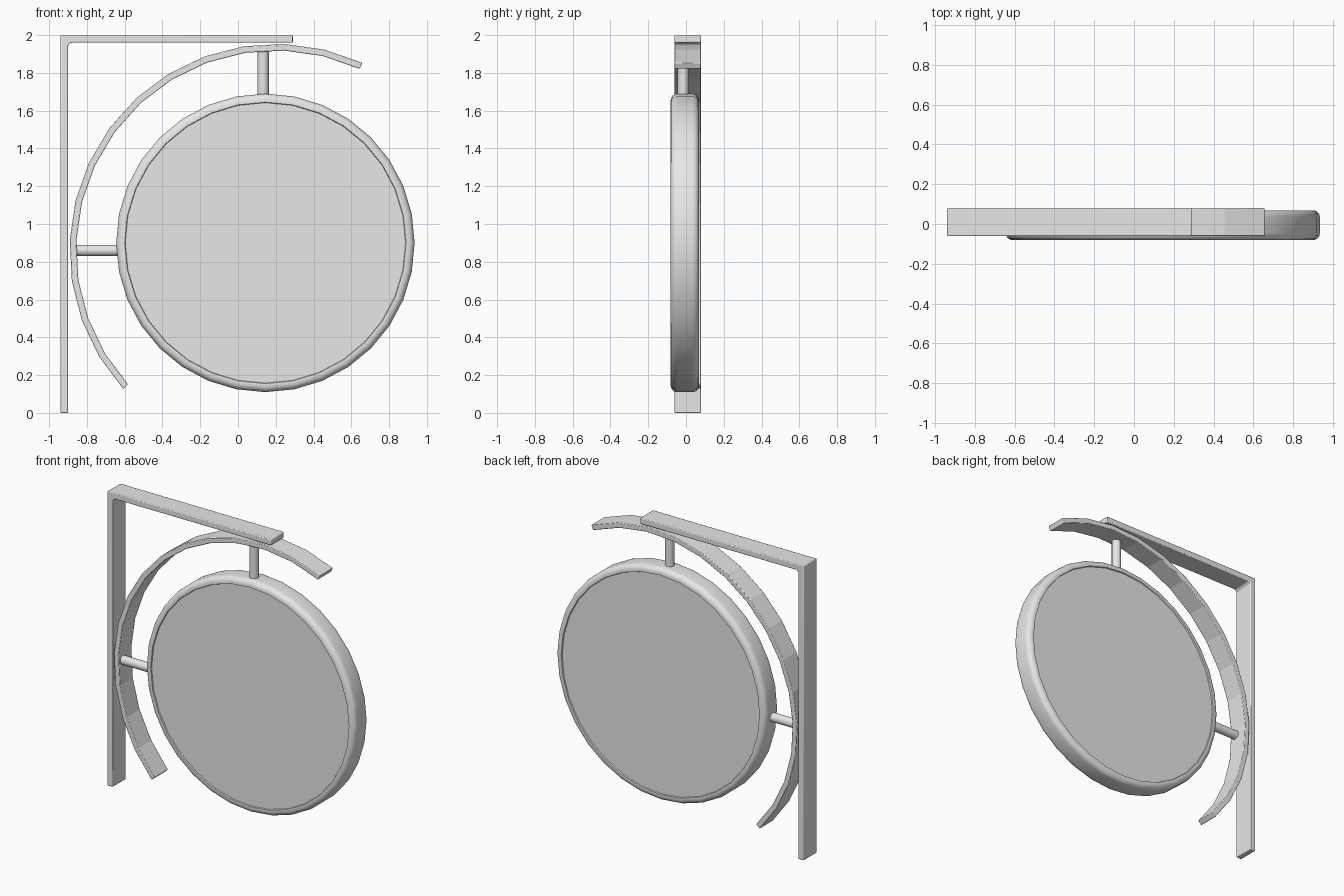
import bpy, bmesh, math
from mathutils import Vector, Matrix

cube = bpy.data.objects.get("Cube")
if cube:
    bpy.data.objects.remove(cube, do_unlink=True)

grey = bpy.data.materials.new("light_grey")
grey.use_nodes = True
COLOUR = (0.8, 0.8, 0.8, 1)
grey.diffuse_color = COLOUR
grey.node_tree.nodes["Principled BSDF"].inputs["Base Color"].default_value = COLOUR

BACK, FRONT = 0.08, -0.061      # depth of the bracket and arc
DISC = Vector((0.145, -0.006, 0.9))


def finish(name, bm, angle=35, bevel=0):
    """Turn a bmesh into a shaded, coloured object."""
    bmesh.ops.recalc_face_normals(bm, faces=bm.faces)
    mesh = bpy.data.meshes.new(name)
    bm.to_mesh(mesh)
    bm.free()
    mesh.materials.append(grey)
    obj = bpy.data.objects.new(name, mesh)
    bpy.context.collection.objects.link(obj)
    if bevel:
        mod = obj.modifiers.new("soft_edges", "BEVEL")
        mod.width = bevel
        mod.segments = 2
        mod.limit_method = "ANGLE"
        mod.angle_limit = math.radians(40)
    bpy.ops.object.select_all(action="DESELECT")
    obj.select_set(True)
    bpy.context.view_layer.objects.active = obj
    bpy.ops.object.shade_smooth_by_angle(angle=math.radians(angle))
    return obj


def extrude_outline(name, outline, bevel, angle=35):
    """Extrude an x-z outline through the bracket depth."""
    bm = bmesh.new()
    face = bm.faces.new([bm.verts.new((x, FRONT, z)) for x, z in outline])
    new = bmesh.ops.extrude_face_region(bm, geom=[face])["geom"]
    verts = [v for v in new if isinstance(v, bmesh.types.BMVert)]
    bmesh.ops.translate(bm, verts=verts, vec=(0, BACK - FRONT, 0))
    return finish(name, bm, angle, bevel)


def rod(name, start, end, radius=0.03):
    """Round rod between two points."""
    a, b = Vector(start), Vector(end)
    turn = (b - a).to_track_quat("Z", "Y").to_matrix().to_4x4()
    bm = bmesh.new()
    bmesh.ops.create_cone(bm, cap_ends=True, segments=24, radius1=radius,
                          radius2=radius, depth=(b - a).length,
                          matrix=Matrix.Translation((a + b) / 2) @ turn)
    return finish(name, bm)


# L-shaped wall bracket with a small chamfer inside the corner
extrude_outline("wall_bracket", [
    (-0.94, 0), (-0.9, 0), (-0.9, 1.945), (-0.885, 1.96),
    (0.29, 1.96), (0.29, 2), (-0.94, 2)], 0.005)

# Curved strap touching both arms of the bracket
steps = 14
angles = [math.radians(65.2 + 11.22 * i) for i in range(steps + 1)]
outer = [(0.2 + 1.092 * math.cos(a), 0.862 + 1.092 * math.sin(a)) for a in angles]
inner = [(0.2 + 1.057 * math.cos(a), 0.862 + 1.057 * math.sin(a)) for a in angles]
extrude_outline("curved_strap", outer + inner[::-1], 0.004, 8)

# Disc sign: lathed rim with rounded corners and slightly inset faces
R, HALF, ROUND = 0.79, 0.075, 0.035
front_half = [(0, 0.068), (0.742, 0.068), (0.745, HALF)]
for i in range(6):
    t = math.radians(90 - 18 * i)
    front_half.append((R - ROUND + ROUND * math.cos(t),
                       HALF - ROUND + ROUND * math.sin(t)))
profile = front_half + [(r, -d) for r, d in reversed(front_half)]
bm = bmesh.new()
pts = [bm.verts.new(DISC + Vector((r, -d, 0))) for r, d in profile]
edges = [bm.edges.new(pair) for pair in zip(pts, pts[1:])]
bmesh.ops.spin(bm, geom=pts + edges, cent=DISC, axis=(0, 1, 0),
               angle=math.tau, steps=32, use_merge=True)
bmesh.ops.remove_doubles(bm, verts=bm.verts, dist=0.0001)
finish("disc_sign", bm)

# Rods holding the disc
rod("top_rod", (0.133, -0.015, 1.66), (0.133, -0.015, 1.925))
rod("side_rod", (-0.87, -0.015, 0.86), (-0.61, -0.015, 0.86))
